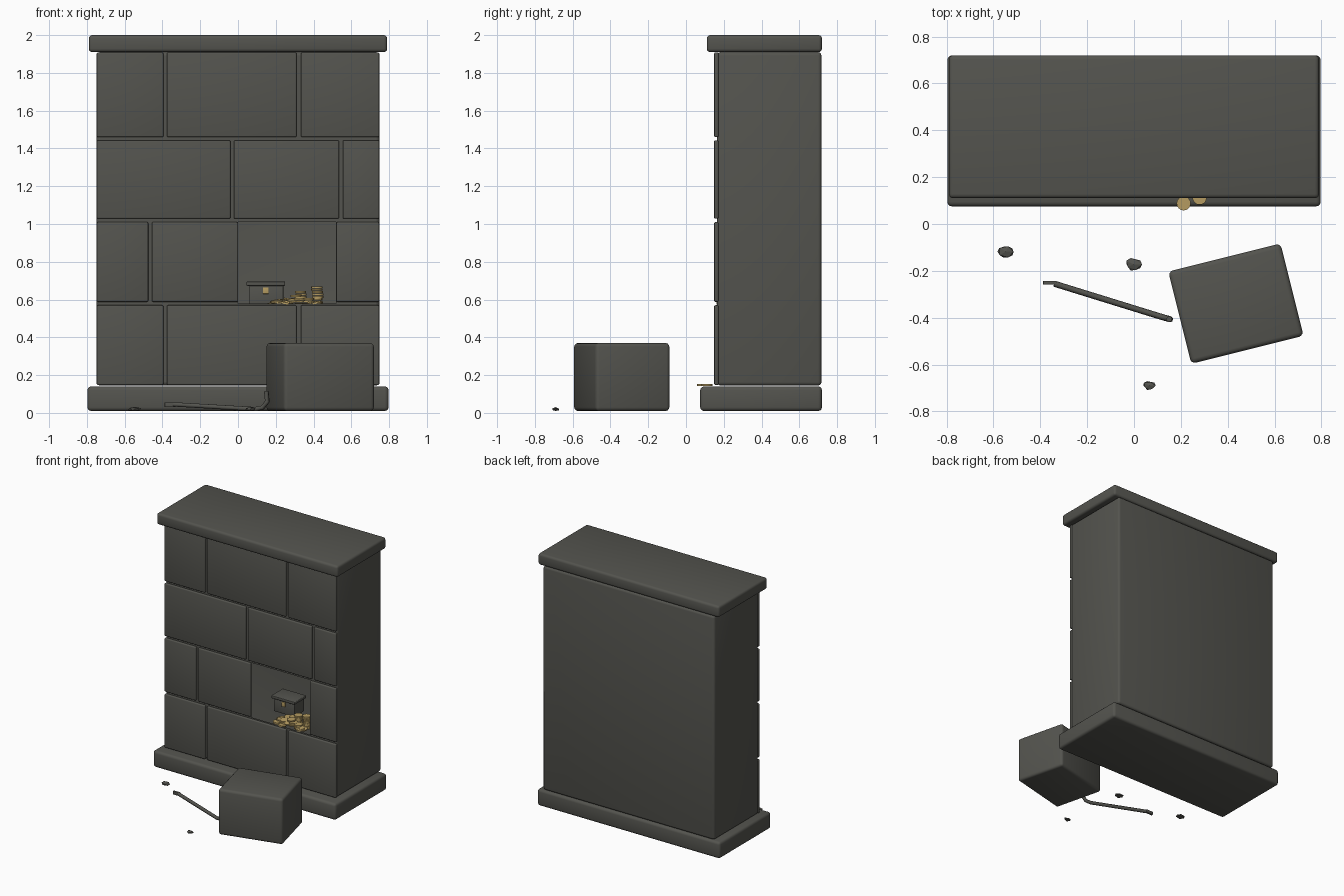
import bpy, bmesh, random
from math import radians, pi
from mathutils import Matrix, Vector

random.seed(4)
if "Cube" in bpy.data.objects:
    bpy.data.objects.remove(bpy.data.objects["Cube"])


def material(name, color):
    m = bpy.data.materials.new(name)
    m.use_nodes = True
    m.diffuse_color = color
    m.node_tree.nodes["Principled BSDF"].inputs["Base Color"].default_value = color
    return m


STONE = material("dark stone", (0.088, 0.088, 0.077, 1))
GOLD = material("gold", (0.46, 0.33, 0.12, 1))


def finish(bm, name, mat, smooth=True):
    mesh = bpy.data.meshes.new(name)
    bm.to_mesh(mesh)
    bm.free()
    mesh.materials.append(mat)
    ob = bpy.data.objects.new(name, mesh)
    bpy.context.collection.objects.link(ob)
    if smooth:
        bpy.ops.object.select_all(action="DESELECT")
        ob.select_set(True)
        bpy.context.view_layer.objects.active = ob
        bpy.ops.object.shade_smooth_by_angle(angle=radians(35))
    return ob


def box_mesh(lo, hi, bevel=0.0, segments=3):
    lo, hi = Vector(lo), Vector(hi)
    bm = bmesh.new()
    bmesh.ops.create_cube(bm, size=1)
    for v in bm.verts:
        v.co = [(lo[i] + hi[i]) / 2 + v.co[i] * (hi[i] - lo[i]) for i in range(3)]
    if bevel:
        bmesh.ops.bevel(bm, geom=bm.edges[:], offset=bevel, segments=segments,
                        profile=0.5, affect="EDGES")
    return bm


def box(name, lo, hi, bevel=0.0, mat=STONE):
    return finish(box_mesh(lo, hi, bevel), name, mat)


# Base and cap slabs
box("base_slab", (-0.797, 0.075, 0.01), (0.797, 0.72, 0.14), 0.02)
box("cap_slab", (-0.79, 0.11, 1.91), (0.79, 0.72, 2.0), 0.018)

# Hollow wall shell, open at the front
shell = box_mesh((-0.748, 0.165, 0.145), (0.748, 0.717, 1.91), 0.018)
front = min(shell.faces, key=lambda f: f.calc_center_median().y - f.calc_area())
front = max((f for f in shell.faces if f.normal.y < -0.9), key=lambda f: f.calc_area())
bmesh.ops.delete(shell, geom=[front], context="FACES")
finish(shell, "wall_shell", STONE)

# Mortar panels behind the blocks, leaving the hiding place open
HOLE = (0.0, 0.52, 0.58, 1.01)
x0, x1, z0, z1 = HOLE
W = 0.732
panels = [(-W, x0, 0.16, 1.895), (x1, W, 0.16, 1.895),
          (x0, x1, 0.16, z0), (x0, x1, z1, 1.895)]
mortar = bmesh.new()
for a, b, c, d in panels:
    corners = [(a, c), (b, c), (b, d), (a, d)]
    mortar.faces.new([mortar.verts.new((x, 0.166, z)) for x, z in corners])
finish(mortar, "mortar_panel", STONE, False)

# Front blocks, one row at a time: bottom, top, block edges
rows = [
    (0.148, 0.57, [(-0.748, -0.395), (-0.377, 0.31), (0.333, 0.748)]),
    (0.588, 1.01, [(-0.748, -0.475), (-0.456, 0.0), (0.52, 0.748)]),
    (1.028, 1.443, [(-0.748, -0.04), (-0.022, 0.535), (0.555, 0.748)]),
    (1.46, 1.908, [(-0.748, -0.395), (-0.377, 0.31), (0.333, 0.748)]),
]
for r, (lo, hi, spans) in enumerate(rows):
    for c, (a, b) in enumerate(spans):
        box(f"wall_block_{r}_{c}", (a, 0.149, lo), (b, 0.172, hi), 0.007)

# Block pulled out of the wall
loose = box("loose_block", (-0.247, -0.203, 0.01), (0.247, 0.203, 0.37), 0.02)
loose.location = (0.435, -0.34, 0)
loose.rotation_euler.z = radians(14)

# Small chest
box("chest_body", (0.06, 0.36, 0.57), (0.24, 0.48, 0.675), 0.004)
box("chest_lid", (0.045, 0.347, 0.673), (0.25, 0.493, 0.695), 0.005)
box("chest_lock", (0.132, 0.352, 0.63), (0.162, 0.362, 0.665), 0.003, GOLD)


# Coins
def add_coin(bm, x, y, z, tilt=0.0, radius=0.03):
    m = (Matrix.Translation((x, y, z)) @ Matrix.Rotation(random.uniform(0, 2 * pi), 4, "Z")
         @ Matrix.Rotation(tilt, 4, "X"))
    bmesh.ops.create_cone(bm, cap_ends=True, segments=16, radius1=radius,
                          radius2=radius, depth=0.01, matrix=m)


coins = bmesh.new()
for x, y, count in [(0.42, 0.26, 8), (0.33, 0.28, 6), (0.37, 0.22, 3)]:
    for i in range(count):
        add_coin(coins, x + random.uniform(-0.004, 0.004), y, 0.577 + i * 0.0125)
for i in range(22):
    x = random.uniform(0.17, 0.42)
    height = 0.05 * max(0, 1 - abs(x - 0.32) / 0.15)
    add_coin(coins, x, random.uniform(0.19, 0.31),
             0.578 + random.uniform(0, height), random.uniform(-0.3, 0.3))
finish(coins, "coin_hoard", GOLD)
fallen = bmesh.new()
add_coin(fallen, 0.212, 0.088, 0.147)
add_coin(fallen, 0.28, 0.112, 0.147)
finish(fallen, "fallen_coins", GOLD)

# Crowbar with a raised hook
curve = bpy.data.curves.new("crowbar_shaft", "CURVE")
curve.dimensions = "3D"
curve.bevel_depth = 0.013
curve.bevel_resolution = 1
curve.use_fill_caps = True
path = [(-0.34, -0.255, 0.045), (0.09, -0.388, 0.02), (0.13, -0.4, 0.028),
        (0.155, -0.407, 0.06), (0.15, -0.406, 0.115)]
spline = curve.splines.new("POLY")
spline.points.add(len(path) - 1)
for p, co in zip(spline.points, path):
    p.co = (*co, 1)
curve.materials.append(STONE)
bpy.context.collection.objects.link(bpy.data.objects.new("crowbar_shaft", curve))
box("crowbar_tip", (-0.388, -0.259, 0.03), (-0.33, -0.243, 0.056), 0.003)

# Rubble chips
for i, (x, y, s) in enumerate([(-0.547, -0.118, 0.037), (-0.003, -0.172, 0.038),
                               (0.065, -0.69, 0.029)]):
    chip = bmesh.new()
    bmesh.ops.create_icosphere(chip, subdivisions=1, radius=1)
    for v in chip.verts:
        k = random.uniform(0.8, 1.1)
        v.co = (x + v.co.x * s * k, y + v.co.y * s * 0.75 * k, 0.02 + v.co.z * 0.012 * k)
    finish(chip, f"rubble_chip_{i}", STONE, False)
